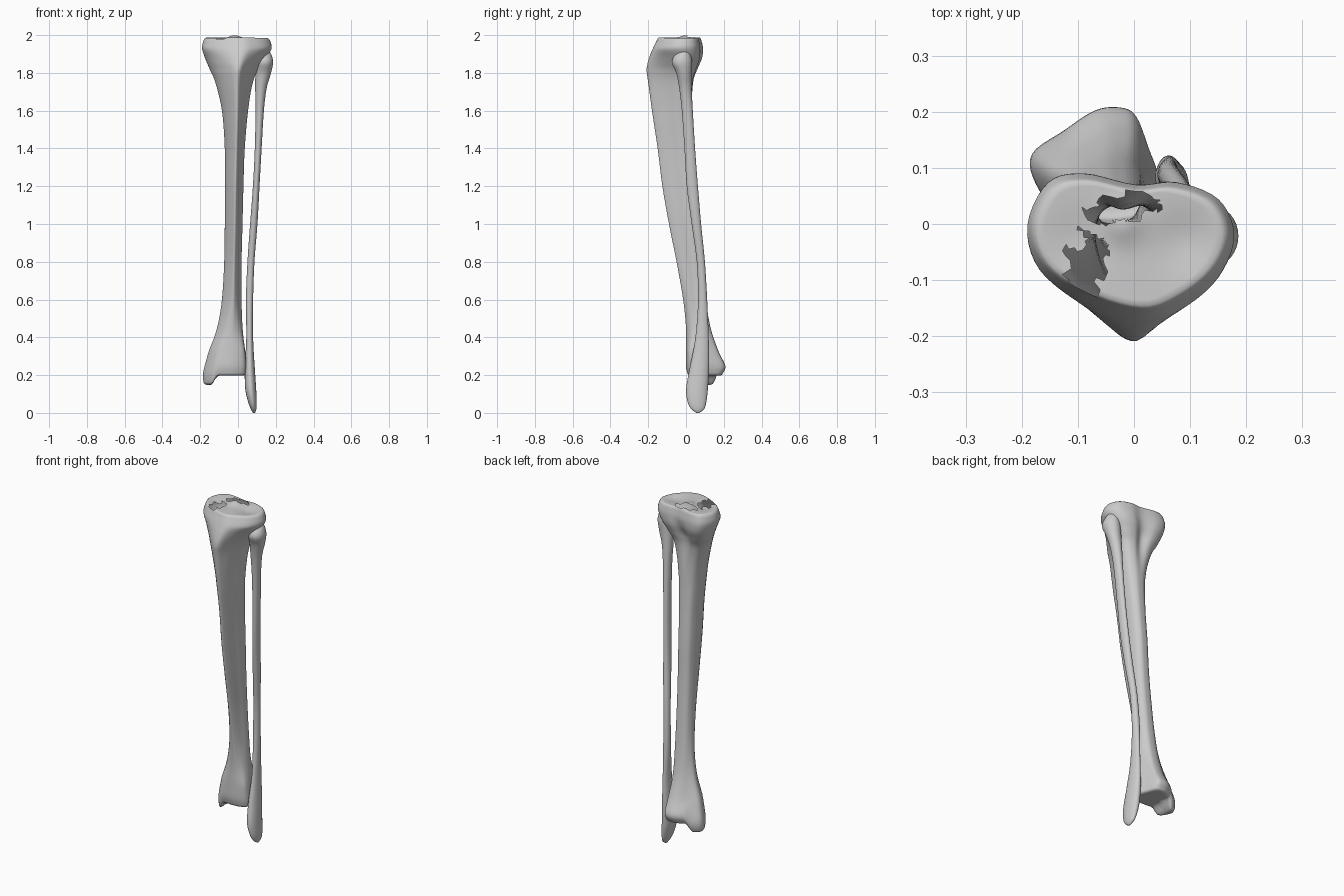
import bpy, bmesh
from math import exp, sin, cos, tau, hypot

if "Cube" in bpy.data.objects:
    bpy.data.objects.remove(bpy.data.objects["Cube"])

def spline(a, b, c, d, t):
    return tuple(0.5 * (2*q + (r-p)*t + (2*p-5*q+4*r-s)*t*t + (3*q-p-3*r+s)*t**3)
                 for p, q, r, s in zip(a, b, c, d))

def dense_loop(pts, n=5):
    k = len(pts)
    return [spline(pts[i-1], pts[i], pts[(i+1) % k], pts[(i+2) % k], j/n)
            for i in range(k) for j in range(n)]

def dense_rows(rows, n=5):
    last = len(rows) - 1
    out = []
    for i in range(last):
        for j in range(n):
            out.append(spline(rows[max(i-1, 0)], rows[i], rows[i+1], rows[min(i+2, last)], j/n))
    return out + [rows[-1]]

def ring(row, profiles):
    """Fit a blended cross-section into the box given by a row."""
    z, xl, xr, yf, yb, w = row
    w = min(max(w, 0), len(profiles) - 1)
    i = min(int(w), max(len(profiles) - 2, 0))
    a, b, t = profiles[i], profiles[min(i+1, len(profiles)-1)], w - i
    return [((xl+xr)/2 + (xr-xl)/2 * (p[0]*(1-t) + q[0]*t),
             (yf+yb)/2 + (yb-yf)/2 * (p[1]*(1-t) + q[1]*t), z) for p, q in zip(a, b)]

def cap(base, centre, steps, dome):
    """Concentric rings closing an end; dome(f) gives the height offset."""
    cx, cy = centre
    return [[(cx+(x-cx)*f, cy+(y-cy)*f, z + dome(f)) for x, y, z in base] for f in steps]

def build(name, rings, shape=None, hole=None):
    bm = bmesh.new()
    shape = shape or (lambda x, y, z: (x, y, z))
    vs = [[bm.verts.new(shape(*p)) for p in r] for r in rings]
    n = len(vs[0])
    for a, b in zip(vs, vs[1:]):
        for i in range(n):
            bm.faces.new((a[i], a[(i+1) % n], b[(i+1) % n], b[i]))
    bm.faces.new(vs[0])
    bm.faces.new(vs[-1])
    bmesh.ops.recalc_face_normals(bm, faces=bm.faces)
    if hole:
        bmesh.ops.triangulate(bm, faces=[f for f in bm.faces if f.calc_center_median().z > 1.975])
        bad = [f for f in bm.faces if hole(f.calc_center_median())]
        bmesh.ops.delete(bm, geom=bad, context='FACES')
    me = bpy.data.meshes.new(name)
    bm.to_mesh(me)
    bm.free()
    for p in me.polygons:
        p.use_smooth = True
    ob = bpy.data.objects.new(name, me)
    bpy.context.collection.objects.link(ob)
    return ob

# Shin bone cross-sections, each starting at the front and running to +x
plateau = [(.12, -1), (.5, -.82), (.85, -.4), (1, .15), (.85, .65), (.45, .88),
           (.05, .85), (-.45, 1), (-.8, .88), (-1, .3), (-.88, -.3), (-.45, -.75)]
tuberosity = [(.2, -1), (.5, -.6), (.85, 0), (1, .5), (.8, .85), (.4, .95),
              (0, .8), (-.4, 1), (-.8, .9), (-1, .45), (-.75, -.2), (-.2, -.8)]
shaft = [(.15, -1), (.45, -.7), (.7, -.2), (.97, .3), (.85, .75), (.45, .97),
         (0, 1), (-.45, .95), (-.8, .75), (-1, .25), (-.75, -.3), (-.25, -.8)]
distal = [(.1, -1), (.6, -.95), (.95, -.75), (1, -.2), (.85, .3), (.65, .85),
          (.4, 1), (0, .95), (-.5, .6), (-1, .2), (-.95, -.3), (-.55, -.85)]
tibia_profiles = [dense_loop(p) for p in (plateau, tuberosity, shaft, distal)]

# z, left, right, front, back, profile blend
tibia_rows = [
    (1.97, -.183, .17, -.155, .082, 0), (1.93, -.19, .178, -.175, .09, 0),
    (1.88, -.175, .15, -.195, .085, .5), (1.82, -.15, .11, -.208, .06, 1),
    (1.75, -.12, .08, -.2, .04, 1.4), (1.6, -.085, .055, -.18, .035, 2),
    (1.4, -.07, .037, -.15, .045, 2), (1.2, -.07, .03, -.125, .06, 2),
    (1.0, -.07, .025, -.09, .07, 2), (.8, -.073, .02, -.05, .085, 2),
    (.6, -.085, .02, -.015, .105, 2.2), (.45, -.11, .025, 0, .13, 2.6),
    (.33, -.15, .037, 0, .17, 3), (.25, -.18, .043, 0, .207, 3),
    (.21, -.178, .04, .008, .195, 3)]
body = [ring(r, tibia_profiles) for r in dense_rows(tibia_rows)]
top = cap(body[0], (-.02, -.02), [.02] + [i/14 for i in range(1, 14)] + [.97],
          lambda f: .017 * min(1, (1-f)*14)**.5)
bottom = cap(body[-1], (-.06, .1), [.97, .9, .8, .65, .5, .35, .2, .05],
             lambda f: -.012 * min(1, (1-f)*8)**.5)

def tibia_shape(x, y, z):
    # Raised spine and dished condyles on the plateau
    if z > 1.978:
        z += .013 * exp(-((x+.02)**2 + y*y) / .0012)
        z -= .012 * exp(-((x-.09)**2 + (y+.03)**2) / .003)
        z -= .008 * exp(-((x+.1)**2 + (y+.03)**2) / .003)
    # Inner ankle knob pulled down below the joint face
    if z < .32:
        s = min(max((-.105 - x) / .04, 0), 1)
        s = s*s*(3-2*s)
        z -= .05 * s * min((.32-z) / .1, 1)
    return x, y, z

def tibia_hole(c):
    # Torn openings in the plateau
    if c.z < 1.98:
        return False
    jag = 1 + .2*sin(90*c.x + 140*c.y)
    back = hypot((c.x+.02)/.062, (c.y-.032 - .15*c.x)/.025) < jag
    inner = hypot((c.x+.085)/.035, (c.y+.065)/.055) < jag
    return back or inner

build("tibia", top + body + bottom, tibia_shape, tibia_hole)

# Calf bone: rounded section, bulged head and pointed outer ankle
circle = [[(sin(tau*i/32), -cos(tau*i/32)) for i in range(32)]]
fibula_rows = [
    (1.925, .13, .15, -.012, .008, 0), (1.91, .105, .17, -.045, .02, 0),
    (1.86, .095, .186, -.075, .032, 0), (1.8, .092, .175, -.052, .03, 0),
    (1.72, .091, .152, -.036, .03, 0), (1.6, .093, .137, -.022, .036, 0),
    (1.4, .089, .125, -.008, .048, 0), (1.2, .079, .114, .004, .063, 0),
    (1.0, .064, .103, .03, .08, 0), (.8, .05, .087, .057, .1, 0),
    (.6, .042, .08, .064, .112, 0), (.4, .044, .08, .05, .12, 0),
    (.25, .036, .088, .022, .122, 0), (.13, .038, .096, .001, .116, 0),
    (.06, .053, .099, .008, .108, 0), (.02, .068, .097, .028, .096, 0),
    (0, .08, .09, .055, .07, 0)]
build("fibula", [ring(r, circle) for r in dense_rows(fibula_rows, 4)])
